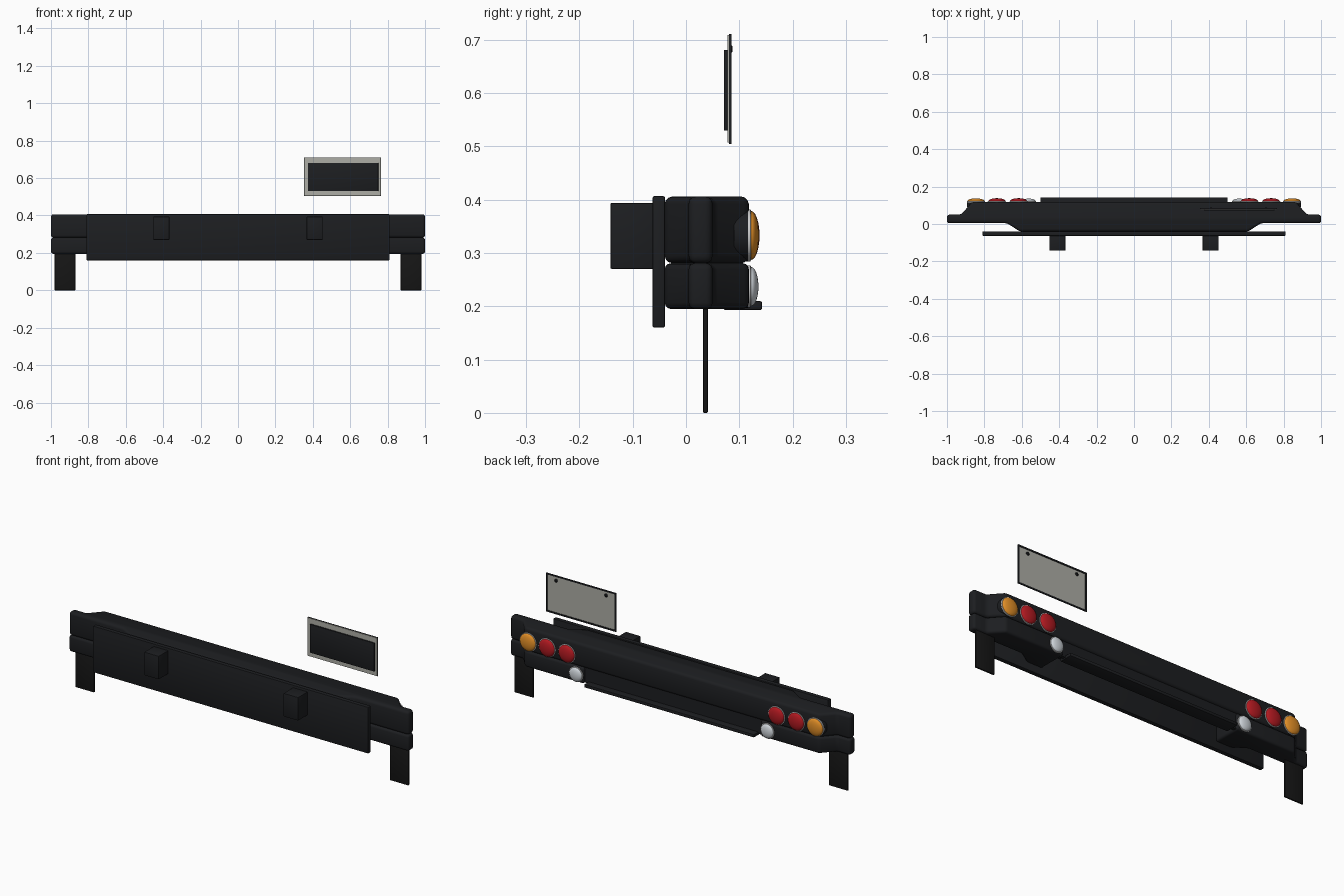
import bpy, bmesh, math

if "Cube" in bpy.data.objects:
    bpy.data.objects.remove(bpy.data.objects["Cube"])


def material(name, r, g, b):
    m = bpy.data.materials.new(name)
    m.diffuse_color = (r, g, b, 1)
    m.use_nodes = True
    m.node_tree.nodes["Principled BSDF"].inputs["Base Color"].default_value = m.diffuse_color
    return m


BLACK = material("black_coat", 0.012, 0.013, 0.015, )
RUBBER = material("rubber", 0.008, 0.008, 0.008)
RED = material("red_lens", 0.45, 0.01, 0.015)
AMBER = material("amber_lens", 0.75, 0.27, 0.02)
CLEAR = material("clear_lens", 0.62, 0.66, 0.7)
RIM = material("bright_rim", 0.7, 0.7, 0.68)
PLATE = material("plate_face", 0.42, 0.42, 0.38)


def finish(name, bm, mat, bevel=0, segments=3):
    bmesh.ops.recalc_face_normals(bm, faces=bm.faces)
    mesh = bpy.data.meshes.new(name)
    bm.to_mesh(mesh)
    bm.free()
    ob = bpy.data.objects.new(name, mesh)
    bpy.context.collection.objects.link(ob)
    mesh.materials.append(mat)
    bpy.ops.object.select_all(action='DESELECT')
    ob.select_set(True)
    bpy.context.view_layer.objects.active = ob
    if bevel:
        mod = ob.modifiers.new("bevel", 'BEVEL')
        mod.width, mod.segments = bevel, segments
        mod.limit_method = 'ANGLE'
        mod.angle_limit = math.radians(20)
        bpy.ops.object.modifier_apply(modifier="bevel")
    bpy.ops.object.shade_smooth_by_angle(angle=math.radians(35))
    return ob


def box(name, x, y, z, mat=BLACK, bevel=0.0):
    bm = bmesh.new()
    bmesh.ops.create_cube(bm, size=1)
    for v in bm.verts:
        v.co = [r[0] + (c + 0.5) * (r[1] - r[0]) for c, r in zip(v.co, (x, y, z))]
    return finish(name, bm, mat, bevel, 2)


def slab(name, outline, z0, z1, bevel):
    bm = bmesh.new()
    face = bm.faces.new([bm.verts.new((x, y, z0)) for x, y in outline])
    ext = bmesh.ops.extrude_face_region(bm, geom=[face])
    bmesh.ops.translate(bm, vec=(0, 0, z1 - z0),
                        verts=[e for e in ext['geom'] if isinstance(e, bmesh.types.BMVert)])
    return finish(name, bm, BLACK, bevel)


def lathe(name, x, z, profile, mat, n=32):
    # profile of (radius, y), turned about a line along y
    bm = bmesh.new()
    vs = [bm.verts.new((r, y, 0)) for r, y in profile]
    es = [bm.edges.new(p) for p in zip(vs, vs[1:])]
    bmesh.ops.spin(bm, geom=vs + es, cent=(0, 0, 0), axis=(0, 1, 0),
                   angle=2 * math.pi, steps=n)
    bmesh.ops.remove_doubles(bm, verts=bm.verts, dist=1e-5)
    bmesh.ops.translate(bm, vec=(x, 0, z), verts=bm.verts)
    return finish(name, bm, mat)


def lamp(name, x, z, r, mat, tip):
    lathe(name + "_housing", x, z, [(0, 0.09), (r, 0.09), (r, 0.116), (0, 0.116)], BLACK)
    lathe(name + "_rim", x, z, [(0, 0.114), (r, 0.114), (r, 0.121), (r - 0.003, 0.122), (0, 0.122)], RIM)
    dome = [((r - 0.003) * math.cos(a), 0.122 + (tip - 0.122) * math.sin(a))
            for a in (math.pi / 2 * i / 6 for i in range(6))]
    lathe(name + "_lens", x, z, [(0, 0.119), (r - 0.003, 0.119)] + dome + [(0, tip)], mat)


# Upper bumper beam, full width with stepped ends
half = [(0.61, -0.04), (0.68, 0.005), (1, 0.005), (1, 0.05), (0.925, 0.05), (0.865, 0.118)]
slab("upper_beam", half + [(-x, y) for x, y in reversed(half)], 0.281, 0.406, 0.014)

# Lower beam corners, with the open centre between them
for s, side in ((1, "right"), (-1, "left")):
    corner = [(0.52, -0.04)] + half + [(0.52, 0.118)]
    slab(side + "_lower_corner", [(s * x, y) for x, y in corner], 0.195, 0.281, 0.012)
    # Mud flap and chassis mount
    box(side + "_mud_flap", sorted((s * 0.87, s * 0.98)), (0.032, 0.041), (0, 0.22), RUBBER, 0.002)
    box(side + "_chassis_mount", sorted((s * 0.367, s * 0.453)), (-0.142, -0.055), (0.27, 0.394), BLACK, 0.003)
    # Tail lamps
    lamp(side + "_indicator", s * 0.845, 0.333, 0.049, AMBER, 0.137)
    lamp(side + "_outer_tail_lamp", s * 0.733, 0.333, 0.049, RED, 0.138)
    lamp(side + "_inner_tail_lamp", s * 0.617, 0.333, 0.049, RED, 0.138)
    lamp(side + "_reverse_lamp", s * 0.563, 0.237, 0.04, CLEAR, 0.136)

# Centre valance, step lip and mounting plate
box("centre_valance", (-0.525, 0.525), (0.09, 0.106), (0.2, 0.285))
box("step_lip", (-0.5, 0.5), (0.07, 0.143), (0.193, 0.21), BLACK, 0.004)
box("mounting_plate", (-0.81, 0.81), (-0.063, -0.039), (0.16, 0.407), BLACK, 0.004)

# Registration plate: backing, sheet, frame and bolts
box("plate_backing", (0.373, 0.75), (0.071, 0.079), (0.53, 0.681), BLACK, 0.001)
box("plate_sheet", (0.355, 0.763), (0.078, 0.082), (0.507, 0.709), PLATE)
x0, x1, z0, z1, w = 0.353, 0.765, 0.505, 0.711, 0.008
for name, xr, zr in (("bottom", (x0, x1), (z0, z0 + w)), ("top", (x0, x1), (z1 - w, z1)),
                     ("left", (x0, x0 + w), (z0 + w, z1 - w)), ("right", (x1 - w, x1), (z0 + w, z1 - w))):
    box("plate_frame_" + name, xr, (0.081, 0.085), zr)
for i, x in enumerate((0.412, 0.706)):
    lathe("plate_bolt_%d" % (i + 1), x, 0.683,
          [(0, 0.081), (0.009, 0.081), (0.009, 0.084), (0.005, 0.087), (0, 0.087)], BLACK, 16)
